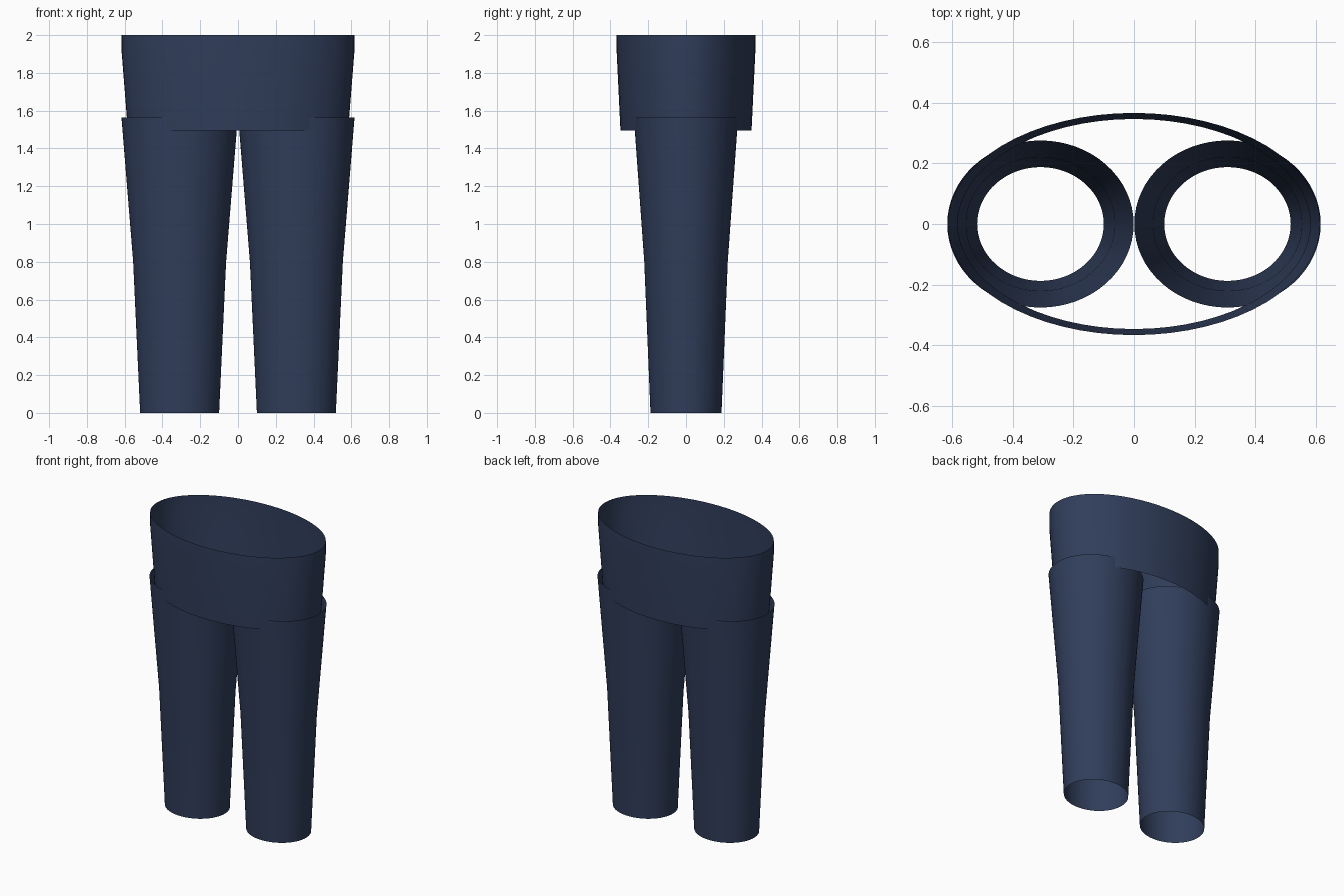
import bpy, math

if "Cube" in bpy.data.objects:
    bpy.data.objects.remove(bpy.data.objects["Cube"])

SIDES = 64

denim = bpy.data.materials.new("navy denim")
denim.diffuse_color = (0.030, 0.048, 0.105, 1)
denim.use_nodes = True
denim.node_tree.nodes["Principled BSDF"].inputs["Base Color"].default_value = denim.diffuse_color


def open_tube(name, cx, rings):
    """Open elliptical sleeve through rings of (z, x radius, y radius)."""
    verts = [(cx + rx * math.cos(2 * math.pi * i / SIDES),
              ry * math.sin(2 * math.pi * i / SIDES), z)
             for z, rx, ry in rings for i in range(SIDES)]
    faces = []
    for r in range(len(rings) - 1):
        a, b = r * SIDES, (r + 1) * SIDES
        for i in range(SIDES):
            j = (i + 1) % SIDES
            faces.append((a + i, a + j, b + j, b + i))
    mesh = bpy.data.meshes.new(name)
    mesh.from_pydata(verts, [], faces)
    mesh.materials.append(denim)
    mesh.shade_smooth()
    obj = bpy.data.objects.new(name, mesh)
    bpy.context.collection.objects.link(obj)
    return obj


# Hip section, open at waist and bottom
open_tube("hips", 0, [(1.495, 0.583, 0.347), (1.91, 0.616, 0.367), (2.0, 0.616, 0.367)])

# Tapered trouser legs, touching at the crotch
for side, sx in (("left", 1), ("right", -1)):
    open_tube(side + "_leg", sx * 0.309,
              [(0, 0.209, 0.188), (0.8, 0.246, 0.221), (1.565, 0.308, 0.276)])
